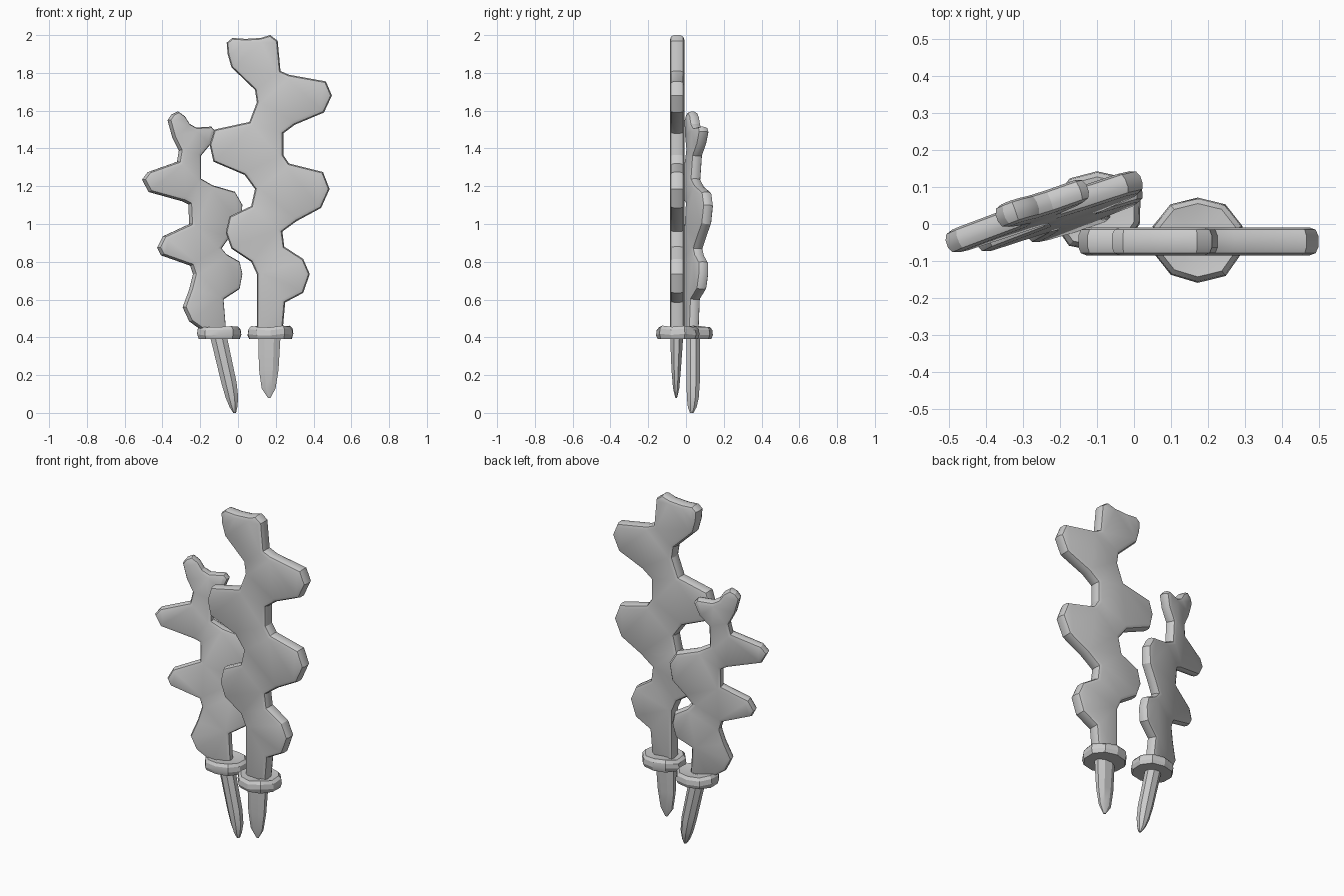
import bpy, bmesh, math, random
from mathutils import Vector

if "Cube" in bpy.data.objects:
    bpy.data.objects.remove(bpy.data.objects["Cube"])

random.seed(4)

def finish(bm, name):
    bmesh.ops.recalc_face_normals(bm, faces=bm.faces)
    me = bpy.data.meshes.new(name)
    bm.to_mesh(me)
    bm.free()
    ob = bpy.data.objects.new(name, me)
    bpy.context.collection.objects.link(ob)
    bpy.ops.object.select_all(action='DESELECT')
    ob.select_set(True)
    bpy.context.view_layer.objects.active = ob
    bpy.ops.object.shade_smooth_by_angle(angle=math.radians(25))
    return ob

def blade(name, outline, thick, plane):
    """Lobed plate: front-view outline laid on the plane y = a + b*x + c*z."""
    a, b, c = plane
    n = Vector((-b, 1, -c)).normalized() * thick / 2
    pts = [Vector((x, a + b * x + c * z, z)) for x, z in outline]
    bm = bmesh.new()
    front = [bm.verts.new(p - n) for p in pts]
    back = [bm.verts.new(p + n) for p in pts]
    caps = [bm.faces.new(front), bm.faces.new(back[::-1])]
    for i in range(len(pts)):
        j = (i + 1) % len(pts)
        bm.faces.new((front[i], back[i], back[j], front[j]))
    bmesh.ops.recalc_face_normals(bm, faces=bm.faces)
    rim = list({e for f in caps for e in f.edges})
    bmesh.ops.bevel(bm, geom=rim, offset=0.022, segments=2, profile=0.5,
                    affect='EDGES', clamp_overlap=True)
    bmesh.ops.triangulate(bm, faces=[f for f in bm.faces if len(f.verts) > 4])
    return finish(bm, name)

def loft(name, rings, sides, wobble=0.0):
    """Rings of (cx, cy, z, rx, ry) skinned and capped."""
    jit = [(1 + random.uniform(-.04, .04) * (wobble > 0), random.uniform(-wobble, wobble))
           for _ in range(sides)]
    bm = bmesh.new()
    loops = []
    for k, (cx, cy, z, rx, ry) in enumerate(rings):
        loop = []
        for i in range(sides):
            t = 2 * math.pi * (i + .5) / sides
            s, dz = jit[i]
            loop.append(bm.verts.new((cx + rx * s * math.cos(t), cy + ry * s * math.sin(t),
                                      z + (dz if k else 0))))
        loops.append(loop)
    for p, q in zip(loops, loops[1:]):
        for i in range(sides):
            j = (i + 1) % sides
            bm.faces.new((p[i], p[j], q[j], q[i]))
    bm.faces.new(loops[0][::-1])
    bm.faces.new(loops[-1])
    return finish(bm, name)

def collar(name, cx, cy, rx, ry):
    prof = [(.93, .392), (1, .415), (.97, .442), (.86, .458), (.5, .452)]
    return loft(name, [(cx, cy, z, rx * s, ry * s) for s, z in prof], 10, .006)

# Tall plant: blade, stake, collar
tall = [(-.06, 1.96), (-.03, 1.985), (.04, 1.98), (.12, 1.985), (.17, 2.0), (.21, 1.97),
        (.225, 1.81), (.27, 1.79), (.465, 1.755), (.497, 1.68), (.455, 1.59), (.30, 1.525),
        (.24, 1.48), (.24, 1.365), (.27, 1.32), (.45, 1.275), (.485, 1.185), (.44, 1.085),
        (.31, 1.015), (.235, .96), (.245, .88), (.345, .815), (.38, .735), (.345, .635),
        (.25, .585), (.235, .42), (.10, .42), (.10, .735), (.07, .80), (-.035, .87),
        (-.065, .955), (-.045, 1.04), (.07, 1.095), (.09, 1.185), (.035, 1.26),
        (-.13, 1.33), (-.15, 1.42), (-.125, 1.50), (.06, 1.54), (.10, 1.645),
        (.09, 1.71), (-.035, 1.83), (-.055, 1.90)]
blade("tall_blade", tall, .076, (-.047, 0, 0))
loft("tall_stake", [(.165, -.052, .08, .008, .005), (.162, -.052, .13, .04, .018),
                    (.163, -.052, .23, .056, .027), (.165, -.05, .36, .062, .035),
                    (.167, -.048, .45, .066, .037)], 8)
collar("tall_collar", .172, -.043, .124, .116)

# Short plant: leaning, turned blade with its stake and collar
short = [(-.37, 1.55), (-.35, 1.58), (-.32, 1.595), (-.285, 1.57), (-.26, 1.53),
         (-.225, 1.51), (-.145, 1.515), (-.125, 1.49), (-.15, 1.42), (-.20, 1.36),
         (-.20, 1.24), (-.14, 1.205), (-.02, 1.17), (.02, 1.10), (.01, 1.0),
         (-.055, .92), (-.09, .87), (-.065, .84), (.005, .80), (.02, .735), (.005, .655),
         (-.08, .60), (-.065, .42), (-.165, .42), (-.255, .485), (-.29, .56),
         (-.255, .655), (-.235, .735), (-.25, .78), (-.405, .835), (-.425, .875),
         (-.395, .935), (-.255, 1.0), (-.26, 1.105), (-.29, 1.12), (-.47, 1.17),
         (-.505, 1.235), (-.475, 1.275), (-.32, 1.33), (-.31, 1.39), (-.345, 1.46)]
blade("short_blade", short, .064, (.036, .35, .07))
loft("short_stake", [(-.018, .03, 0, .008, .01), (-.024, .033, .03, .022, .025),
                     (-.032, .036, .08, .036, .034), (-.048, .038, .16, .044, .038),
                     (-.1, .038, .39, .048, .038), (-.113, .038, .45, .048, .036)], 8)
collar("short_collar", -.1, .033, .124, .11)
